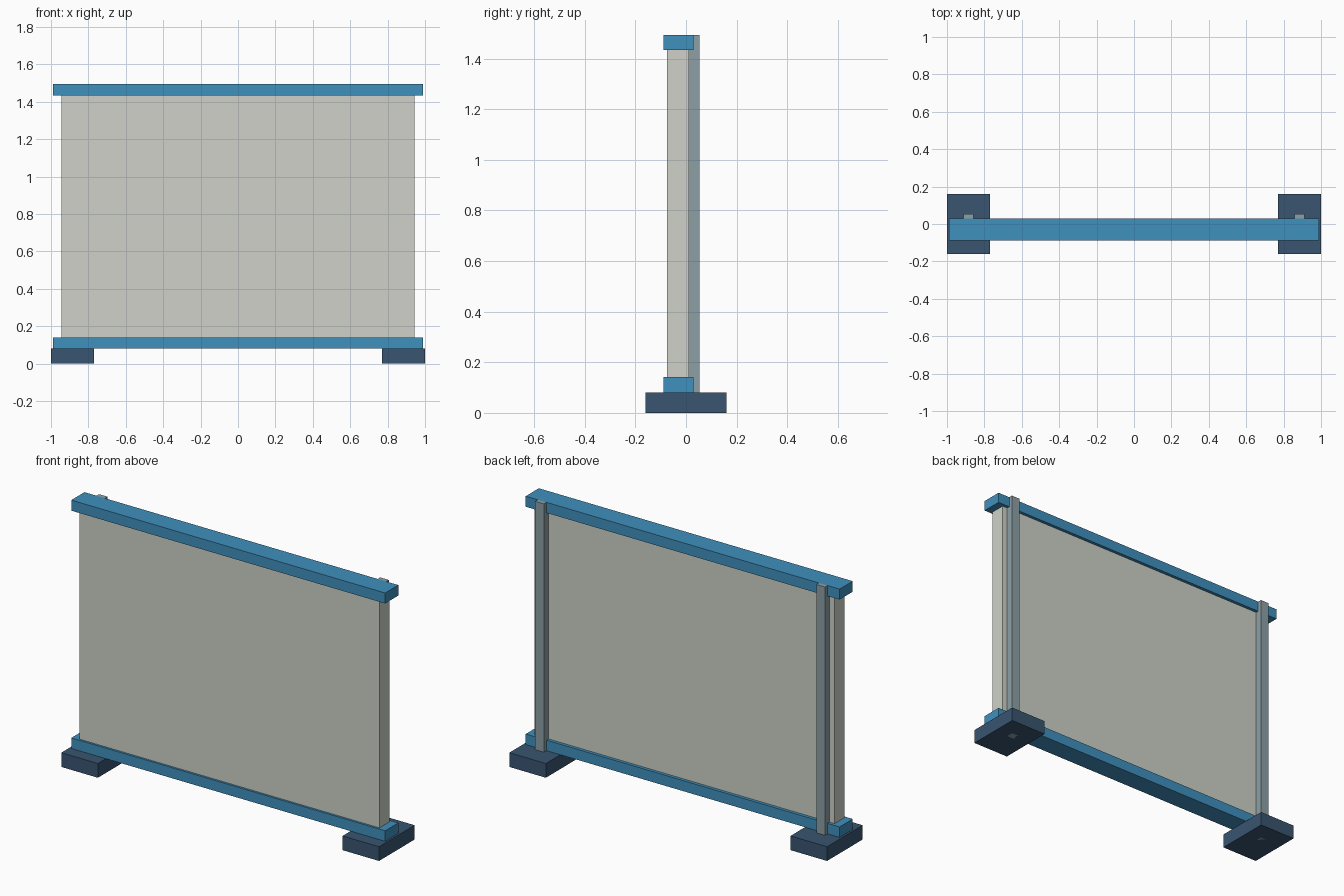
import bpy

if "Cube" in bpy.data.objects:
    bpy.data.objects.remove(bpy.data.objects["Cube"])


def material(name, rgb):
    mat = bpy.data.materials.new(name)
    mat.diffuse_color = (*rgb, 1.0)
    mat.use_nodes = True
    mat.node_tree.nodes["Principled BSDF"].inputs["Base Color"].default_value = mat.diffuse_color
    return mat


def box(name, x, y, z, mat):
    """Box from (min, max) ranges on each axis."""
    centre = [(a + b) / 2 for a, b in (x, y, z)]
    bpy.ops.mesh.primitive_cube_add(size=1, location=centre)
    ob = bpy.context.object
    ob.name = name
    ob.scale = [b - a for a, b in (x, y, z)]
    bpy.ops.object.transform_apply(location=False, rotation=False, scale=True)
    ob.data.materials.append(mat)
    return ob


blue = material("rail_blue", (0.05, 0.28, 0.51))
navy = material("foot_navy", (0.04, 0.09, 0.16))
pale = material("panel_grey", (0.62, 0.64, 0.58))
steel = material("post_grey", (0.27, 0.35, 0.38))

TOP = 1.494

# Main screen panel
box("panel", (-0.944, 0.944), (-0.076, 0.012), (0.14, 1.435), pale)

# Bottom and top rails
for name, z in (("bottom_rail", (0.081, 0.141)), ("top_rail", (1.434, TOP))):
    box(name, (-0.988, 0.988), (-0.088, 0.03), z, blue)

# Feet and rear posts on both sides
for side, s in (("left", -1), ("right", 1)):
    box(side + "_foot", sorted((s * 0.77, s * 1.0)), (-0.16, 0.16), (0, 0.081), navy)
    box(side + "_post", sorted((s * 0.858, s * 0.912)), (0.012, 0.053), (0, TOP), steel)
